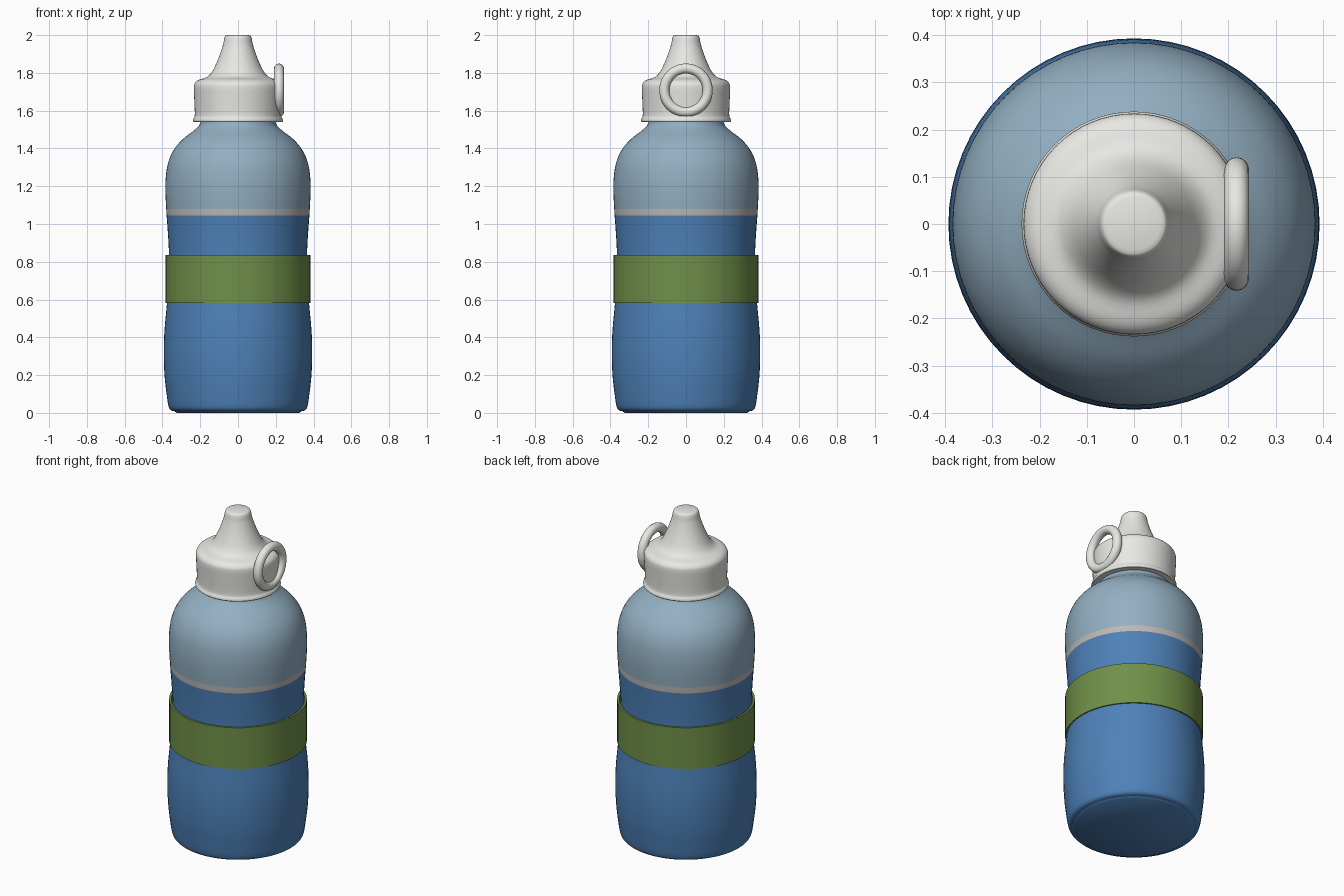
import bpy, bmesh, math
from mathutils import Vector

if "Cube" in bpy.data.objects:
    bpy.data.objects.remove(bpy.data.objects["Cube"])

SEG = 64


def material(name, rgb):
    m = bpy.data.materials.new(name)
    m.diffuse_color = (*rgb, 1)
    m.use_nodes = True
    m.node_tree.nodes["Principled BSDF"].inputs["Base Color"].default_value = m.diffuse_color
    return m


blue = material("blue", (0.075, 0.22, 0.48))
pale = material("pale_blue", (0.29, 0.43, 0.54))
stripe = material("stripe_grey", (0.50, 0.48, 0.46))
green = material("green", (0.16, 0.28, 0.065))
white = material("off_white", (0.80, 0.80, 0.77))


def smooth_curve(pts, steps):
    """Catmull-Rom curve through (radius, height) points."""
    p = [Vector(q) for q in pts]
    p = [2 * p[0] - p[1]] + p + [2 * p[-1] - p[-2]]
    out = []
    for a, b, c, d in zip(p, p[1:], p[2:], p[3:]):
        for i in range(steps):
            t = i / steps
            out.append(0.5 * (2 * b + (c - a) * t + (2 * a - 5 * b + 4 * c - d) * t**2
                              + (3 * b - a - 3 * c + d) * t**3))
    return out + [p[-2]]


def lathe(name, curves, mats, pick=lambda z: 0, steps=4, closed=False):
    """Spin a profile, made of smooth pieces joined at corners, about z."""
    prof = []
    for c in curves:
        for q in (smooth_curve(c, steps) if len(c) > 2 else [Vector(v) for v in c]):
            if not prof or (q - prof[-1]).length > 1e-5:
                prof.append(q)
    bm = bmesh.new()
    rings = []
    for r, z in prof:
        n = 1 if r < 1e-4 else SEG
        rings.append([bm.verts.new((r * math.cos(2 * math.pi * i / SEG),
                                    r * math.sin(2 * math.pi * i / SEG), z))
                      for i in range(n)])
    pairs = list(zip(rings, rings[1:])) + ([(rings[-1], rings[0])] if closed else [])
    for a, b in pairs:
        for i in range(SEG):
            j = (i + 1) % SEG
            vs = [a[i % len(a)], a[j % len(a)], b[j % len(b)], b[i % len(b)]]
            f = bm.faces.new(list(dict.fromkeys(vs)))
            f.material_index = pick(f.calc_center_median().z)
    bmesh.ops.recalc_face_normals(bm, faces=bm.faces)
    me = bpy.data.meshes.new(name)
    bm.to_mesh(me)
    bm.free()
    ob = bpy.data.objects.new(name, me)
    bpy.context.collection.objects.link(ob)
    for m in mats:
        me.materials.append(m)
    shade(ob)
    return ob


def shade(ob):
    bpy.ops.object.select_all(action='DESELECT')
    ob.select_set(True)
    bpy.context.view_layer.objects.active = ob
    bpy.ops.object.shade_smooth_by_angle(angle=math.radians(40))


# Bottle body with waist, domed shoulder and neck
lathe("bottle_body", [
    [(0, 0.008), (0.33, 0.008)],
    [(0.33, 0.008), (0.355, 0.014), (0.368, 0.035), (0.378, 0.10), (0.389, 0.20),
     (0.393, 0.32), (0.389, 0.44), (0.377, 0.57), (0.366, 0.70), (0.365, 0.83),
     (0.371, 0.95), (0.378, 1.045), (0.380, 1.08), (0.384, 1.16), (0.383, 1.24),
     (0.371, 1.32), (0.342, 1.39), (0.295, 1.447), (0.240, 1.49), (0.207, 1.52),
     (0.197, 1.55)],
    [(0.197, 1.55), (0.197, 1.60)],
    [(0.197, 1.60), (0, 1.60)],
], [blue, stripe, pale], lambda z: 0 if z < 1.045 else 1 if z < 1.08 else 2)

# Base disc that touches the ground
lathe("base_pad", [[(0, 0), (0.325, 0)], [(0.325, 0), (0.338, 0.010)]], [blue])

# Grip band around the waist
lathe("grip_band", [[(0.371, 0.583), (0.383, 0.583)], [(0.383, 0.583), (0.383, 0.836)],
                    [(0.383, 0.836), (0.371, 0.836)]], [green], closed=True)

# Cap with flared rim and drinking spout
lathe("cap", [
    [(0.19, 1.54), (0.233, 1.54)],
    [(0.233, 1.54), (0.238, 1.546), (0.236, 1.557), (0.230, 1.57), (0.229, 1.60),
     (0.232, 1.67), (0.234, 1.72), (0.229, 1.745), (0.208, 1.763), (0.165, 1.778),
     (0.138, 1.805), (0.115, 1.85), (0.095, 1.90), (0.079, 1.95), (0.073, 1.98),
     (0.067, 1.995), (0.056, 2.0)],
    [(0.056, 2.0), (0, 2.0)],
], [white])

# Carry ring on the side of the cap
bpy.ops.mesh.primitive_torus_add(major_segments=48, minor_segments=16, major_radius=0.115,
                                 minor_radius=0.0265, location=(0.217, 0, 1.708),
                                 rotation=(0, math.pi / 2, 0))
ring = bpy.context.object
ring.name = "carry_ring"
ring.data.materials.append(white)
shade(ring)
